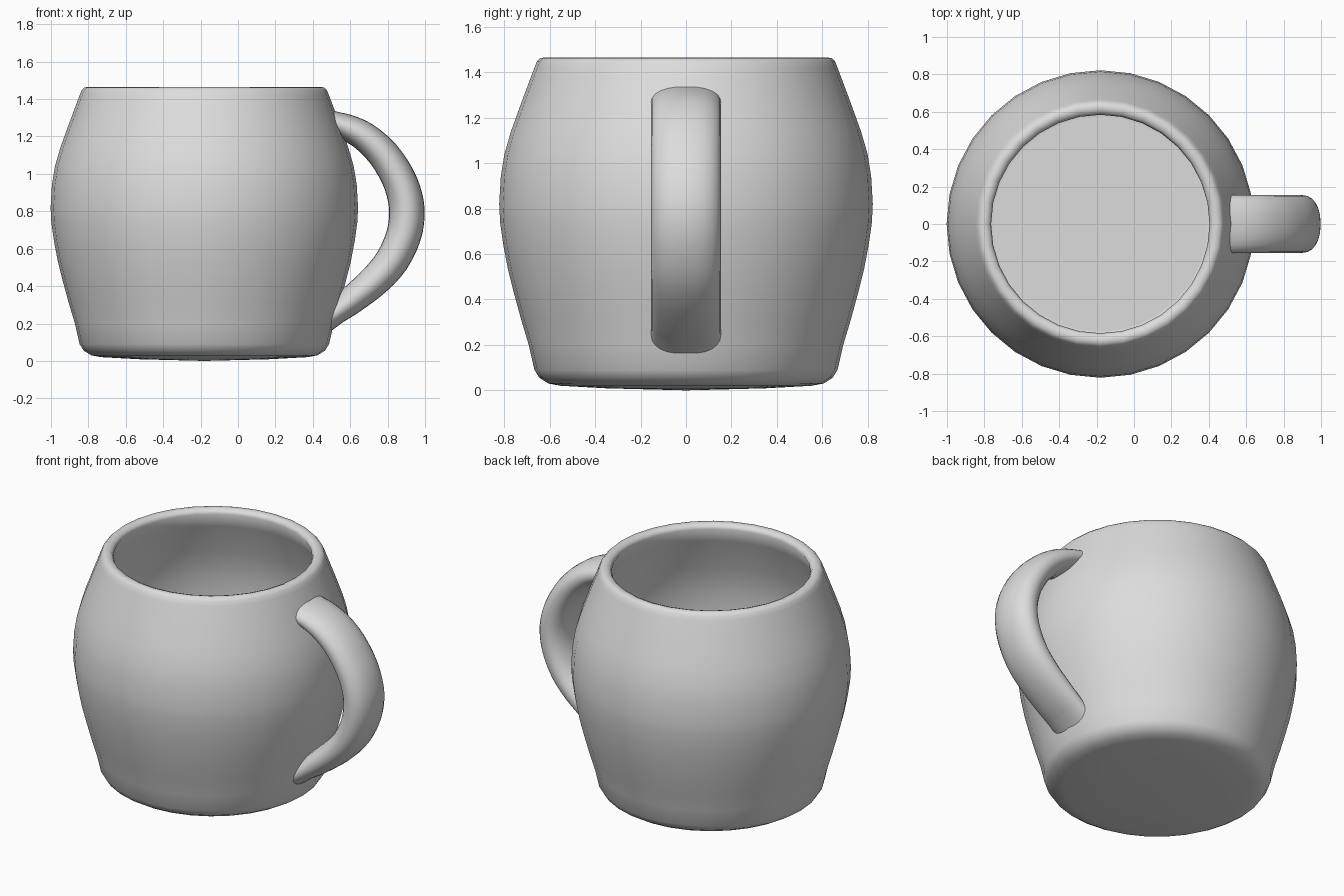
import bpy, bmesh
from math import cos, sin, pi, copysign, hypot
from mathutils import Vector

cube = bpy.data.objects.get("Cube")
if cube:
    bpy.data.objects.remove(cube, do_unlink=True)

glaze = bpy.data.materials.new("grey_glaze")
glaze.use_nodes = True
colour = (0.72, 0.72, 0.72, 1)
glaze.diffuse_color = colour
glaze.node_tree.nodes["Principled BSDF"].inputs["Base Color"].default_value = colour


def finish(name, bm):
    """Turn a bmesh into a smooth shaded, coloured object."""
    bmesh.ops.recalc_face_normals(bm, faces=bm.faces)
    mesh = bpy.data.meshes.new(name)
    bm.to_mesh(mesh)
    bm.free()
    mesh.materials.append(glaze)
    obj = bpy.data.objects.new(name, mesh)
    bpy.context.collection.objects.link(obj)
    bpy.ops.object.select_all(action='DESELECT')
    obj.select_set(True)
    bpy.context.view_layer.objects.active = obj
    bpy.ops.object.shade_smooth_by_angle(angle=pi / 3)
    return obj


# Cup: outer wall, rounded rim, inner wall and flat floor turned round one axis
AXIS_X = -0.18
WALL = 0.072
base = [(0, 0), (0.35, 0.009), (0.55, 0.02), (0.605, 0.03), (0.645, 0.055)]
outer = [(0.667, 0.09), (0.692, 0.2), (0.725, 0.31), (0.755, 0.42), (0.783, 0.53),
         (0.804, 0.64), (0.818, 0.74), (0.822, 0.82), (0.815, 0.94), (0.799, 1.04),
         (0.77, 1.14), (0.734, 1.24), (0.697, 1.34), (0.667, 1.42)]
rim = [(0.656, 1.447), (0.641, 1.462), (0.618, 1.465), (0.595, 1.456), (0.584, 1.435)]
inner = [(r - WALL, z) for r, z in reversed(outer[1:-1])]
floor = [(0.61, 0.12), (0.6, 0.09), (0.585, 0.084), (0.57, 0.084), (0, 0.084)]

bm = bmesh.new()
verts = [bm.verts.new((r, 0, z)) for r, z in base + outer + rim + inner + floor]
edges = [bm.edges.new(pair) for pair in zip(verts, verts[1:])]
bmesh.ops.spin(bm, geom=verts + edges, cent=(0, 0, 0), axis=(0, 0, 1),
               angle=2 * pi, steps=32, use_merge=True)
bmesh.ops.remove_doubles(bm, verts=bm.verts, dist=0.0005)
cup = finish("cup", bm)
cup.location.x = AXIS_X


def wall_radius(z):
    """Outer radius of the cup at a height."""
    for (r0, z0), (r1, z1) in zip(outer, outer[1:]):
        if z0 <= z <= z1:
            return r0 + (r1 - r0) * (z - z0) / (z1 - z0)
    return outer[0][0]


def smooth_path(points, steps):
    """Rounded path through the points."""
    p = [2 * points[0] - points[1]] + points + [2 * points[-1] - points[-2]]
    result = []
    for a, b, c, d in zip(p, p[1:], p[2:], p[3:]):
        for i in range(steps):
            t = i / steps
            result.append(b + (c - a) * t / 2 + (2 * a - 5 * b + 4 * c - d) * t ** 2 / 2
                          + (3 * b - a - 3 * c + d) * t ** 3 / 2)
    return result + [points[-1]]


# Handle: wide oval section swept along a tapering bow
path = smooth_path([Vector((x, 0, z)) for x, z in [
    (0.51, 1.272), (0.58, 1.249), (0.675, 1.2), (0.775, 1.108), (0.853, 0.987),
    (0.892, 0.88), (0.903, 0.78), (0.884, 0.665), (0.824, 0.537), (0.737, 0.435),
    (0.637, 0.349), (0.56, 0.288), (0.51, 0.249)]], 3)
SIDES = 24
bm = bmesh.new()
rings = []
for i, centre in enumerate(path):
    along = (path[min(i + 1, len(path) - 1)] - path[max(i - 1, 0)]).normalized()
    outward = Vector((-along.z, 0, along.x))
    half = 0.062 + 0.033 * sin(pi * i / (len(path) - 1))
    ring = []
    for k in range(SIDES):
        c, s = cos(2 * pi * k / SIDES), sin(2 * pi * k / SIDES)
        across = copysign(abs(c) ** 0.9, c) * 0.154
        thick = copysign(abs(s) ** 0.95, s) * half
        v = bm.verts.new(centre + outward * thick + Vector((0, across, 0)))
        # Slide points that lie too deep, and both ends, just under the outer wall
        for _ in range(4):
            gap = wall_radius(v.co.z) - WALL / 3 - hypot(v.co.x - AXIS_X, v.co.y)
            if gap > 0 or i in (0, len(path) - 1):
                v.co += along * gap / along.x
        ring.append(v)
    rings.append(ring)
for a, b in zip(rings, rings[1:]):
    for k in range(SIDES):
        n = (k + 1) % SIDES
        bm.faces.new((a[k], a[n], b[n], b[k]))
for ring in (rings[0], rings[-1]):
    bm.faces.new(ring)
finish("handle", bm)
